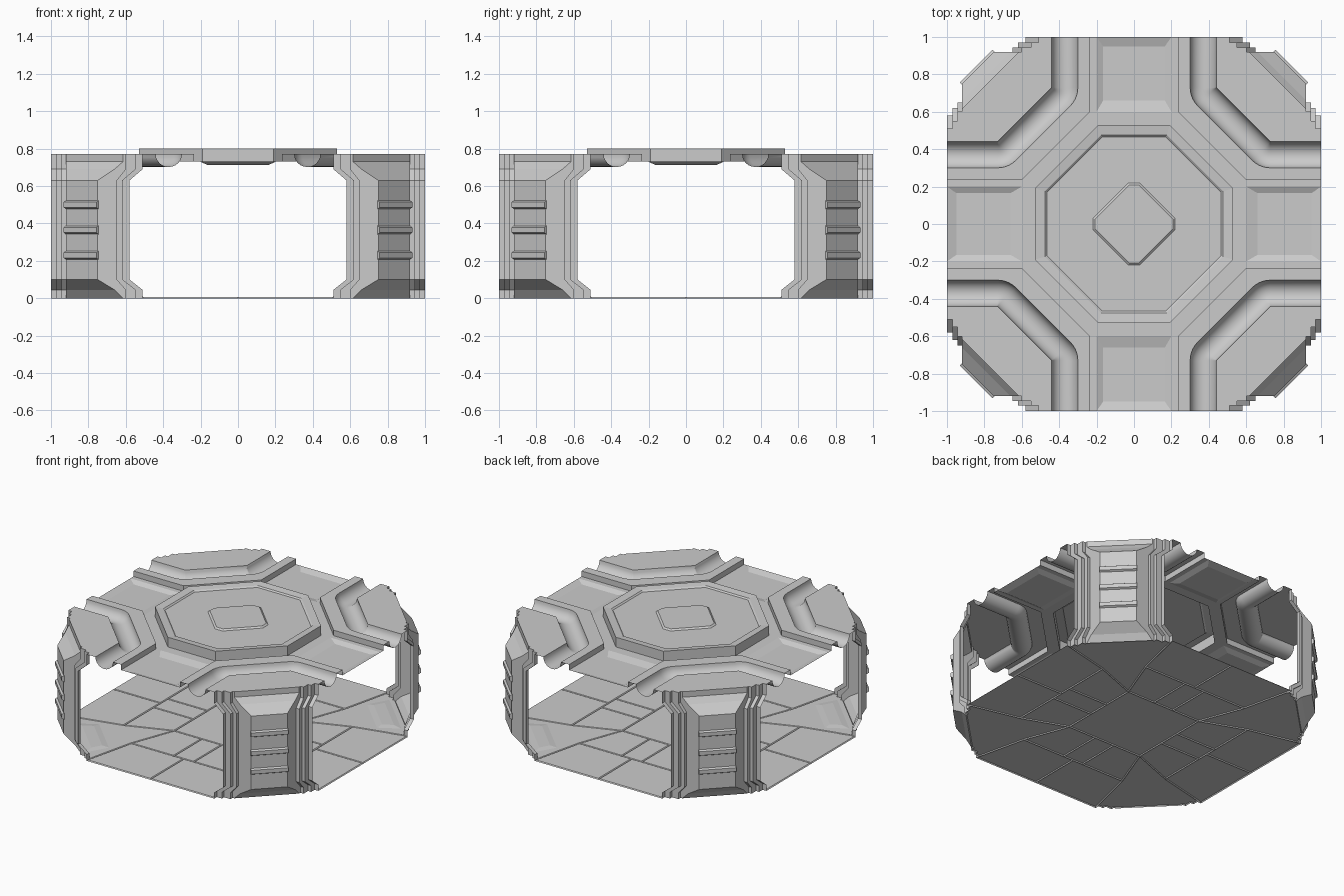
import bpy, bmesh
from math import sin, cos, pi, radians
from mathutils import Vector

if "Cube" in bpy.data.objects:
    bpy.data.objects.remove(bpy.data.objects["Cube"])


def rot(p, k):
    x, y, z = p
    for _ in range(k):
        x, y = -y, x
    return (x, y, z)


def make(name, faces, copies=4, inset=None, smooth=False):
    """Build a sheet from polygons, repeated around z in quarter turns."""
    bm = bmesh.new()
    for k in range(copies):
        for f in faces:
            pts = []
            for p in f:
                q = rot(p, k)
                if not any((Vector(q) - Vector(r)).length < 1e-5 for r in pts):
                    pts.append(q)
            if len(pts) > 2:
                bm.faces.new([bm.verts.new(q) for q in pts])
    if inset:
        for f in bm.faces:
            f.normal_update()
            if f.normal.z < 0:
                f.normal_flip()
        bmesh.ops.inset_individual(bm, faces=bm.faces[:], thickness=inset[0],
                                   depth=inset[1], use_even_offset=True)
    bmesh.ops.remove_doubles(bm, verts=bm.verts, dist=1e-4)
    bmesh.ops.recalc_face_normals(bm, faces=bm.faces)
    me = bpy.data.meshes.new(name)
    bm.to_mesh(me)
    bm.free()
    ob = bpy.data.objects.new(name, me)
    bpy.context.collection.objects.link(ob)
    if smooth:
        bpy.ops.object.select_all(action='DESELECT')
        ob.select_set(True)
        bpy.context.view_layer.objects.active = ob
        bpy.ops.object.shade_smooth_by_angle(angle=radians(30))
    return ob


def loft(rings, closed=False):
    out = []
    for a, b in zip(rings, rings[1:]):
        n = len(a)
        for i in range(n if closed else n - 1):
            j = (i + 1) % n
            out.append([a[i], a[j], b[j], b[i]])
    return out


def flat(pts, z):
    return [(x, y, z) for x, y in pts]


LOW, TOP = 0.73, 0.77


# Corner wall: horizontal section that flares at floor and ceiling
def section(s, b, z):
    half = [(0.58 - s, 1.0), (0.58 - s, 0.97), (0.62 - s, 0.97),
            (0.62 - s, 0.945), (0.65 - s * 0.7, 0.945),
            (0.65 - s * 0.7, 0.92), (b, 0.92)]
    return flat(half + [(y, x) for x, y in reversed(half)], z)


levels = [(0.07, 0.615, 0.0), (0.07, 0.66, 0.045), (0, 0.75, 0.10),
          (0, 0.75, 0.63), (0.07, 0.66, 0.69), (0.07, 0.615, LOW),
          (0.07, 0.615, TOP)]
rings = [section(*l) for l in levels]
make("corner_walls", loft(rings))

# Three chamfered ribs on each recessed wall panel
ribs = []
for zc in (0.23, 0.365, 0.50):
    prof = [(0.835, zc - 0.024), (0.847, zc - 0.014),
            (0.847, zc + 0.014), (0.835, zc + 0.024)]
    a = [(m - 0.09, m + 0.085, z) for m, z in prof]
    b = [(m + 0.085, m - 0.09, z) for m, z in prof]
    ribs += loft([a, b]) + [a, b]
make("wall_ribs", ribs)

# Ceiling trough, raised ridge and step, swept round the corner bend
stations = [((0.44, 1.0), pi, (0.235, 1.0))]
stations += [((0.44, 0.73), pi + pi / 4 * i / 5, (0.235, 0.6)) for i in range(6)]
stations += [((0.73, 0.44), 1.25 * pi + pi / 4 * i / 5, (0.6, 0.235)) for i in range(6)]
stations += [((1.0, 0.44), 1.5 * pi, (1.0, 0.235))]
sweep = []
for (px, py), ang, (tx, ty) in stations:
    row = []
    for i in range(13):
        t = pi * i / 12
        d = 0.07 * (1 - cos(t))
        row.append((px + d * cos(ang), py + d * sin(ang), TOP - 0.068 * sin(t)))
    row += [(tx, ty, TOP), (tx, ty, LOW)]
    sweep.append(row)
make("ceiling_troughs", loft(sweep), smooth=True)

# Flat ceiling plate between trough and corner wall
inner = flat([(1, 0.44), (0.73, 0.44), (0.44, 0.73), (0.44, 1)], TOP)
make("ceiling_corner_plates", [rings[-1] + inner])

# Lower ceiling cross with a sunken panel in every arm
arms = [flat([(-0.19, 0.53), (0.19, 0.53), (0.235, 0.6), (-0.235, 0.6)], LOW),
        flat([(0.19, 0.53), (0.53, 0.19), (0.6, 0.235), (0.235, 0.6)], LOW)]
for s in (-1, 1):
    arms.append(flat([(s * 0.2, 0.6), (s * 0.235, 0.6), (s * 0.235, 1), (s * 0.2, 1)], LOW))
rim = flat([(-0.2, 0.6), (0.2, 0.6), (0.2, 1), (-0.2, 1)], LOW)
base = flat([(-0.165, 0.66), (0.165, 0.66), (0.165, 0.95), (-0.165, 0.95)], 0.713)
arms += loft([rim, base], closed=True) + [base]
make("ceiling_arms", arms)


# Raised central octagon with stepped inset and a blunt diamond
def octagon(a, h, z):
    return flat([(h, a), (-h, a), (-a, h), (-a, -h), (-h, -a), (h, -a), (a, -h), (a, h)], z)


dome = [octagon(*r) for r in [(0.53, 0.19, LOW), (0.53, 0.19, 0.80), (0.475, 0.175, 0.794),
                              (0.465, 0.17, 0.785), (0.22, 0.03, 0.785), (0.208, 0.025, 0.795)]]
make("ceiling_octagon", loft(dome, closed=True) + [dome[-1]], copies=1)

# Floor panels separated by shallow seams
floor = [flat([(-0.08, 0.3), (0.08, 0.3), (0.08, 0.62), (-0.08, 0.62)], 0)]
for s in (-1, 1):
    floor.append(flat([(s * 0.08, 0.3), (s * 0.3, 0.3), (s * 0.42, 0.62), (s * 0.08, 0.62)], 0))
    floor.append(flat([(0, 0.62), (s * 0.42, 0.62), (s * 0.51, 1), (0, 1)], 0))
floor.append(flat([(0.62, 0.42), (0.3, 0.3), (0.42, 0.62)], 0) + rings[0])
make("floor_panels", floor, inset=(0.006, 0.007))
make("floor_centre", [flat([(-0.3, -0.3), (0.3, -0.3), (0.3, 0.3), (-0.3, 0.3)], 0)],
     copies=1, inset=(0.006, 0.007))

# Raised trim in front of each corner wall
trim = flat([(0.50, 0.76), (0.58, 0.90), (0.90, 0.58), (0.76, 0.50)], 0.007)
make("floor_corner_trim", [trim], inset=(0.04, 0.006))
